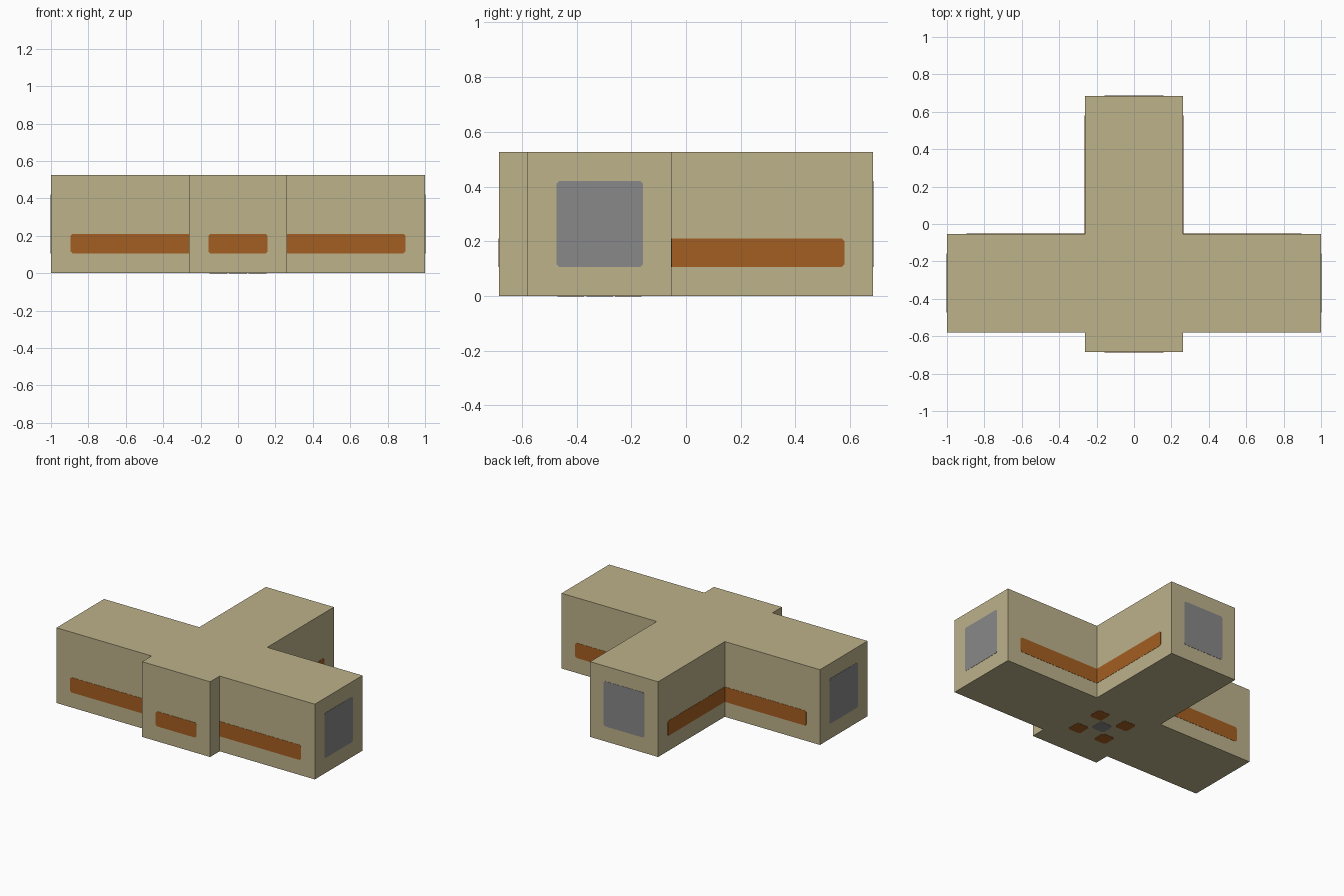
import bpy, bmesh
from mathutils import Vector

cube = bpy.data.objects.get("Cube")
if cube:
    bpy.data.objects.remove(cube)

U = 2 / 38          # module: the model is 38 modules wide
CUT = 0.2 * U       # small corner cut on painted panels
OUT = 0.0015        # how far painted plates stand proud


def material(name, rgb):
    m = bpy.data.materials.new(name)
    m.use_nodes = True
    m.diffuse_color = (*rgb, 1)
    m.node_tree.nodes["Principled BSDF"].inputs["Base Color"].default_value = (*rgb, 1)
    return m


sand = material("sand", (0.509, 0.445, 0.258))
orange = material("burnt_orange", (0.376, 0.114, 0.016))
grey = material("grey", (0.246, 0.246, 0.246))


def prism(name, points, depth, mat):
    """Extrude a closed outline along the depth vector."""
    bm = bmesh.new()
    face = bm.faces.new([bm.verts.new(p) for p in points])
    ext = bmesh.ops.extrude_face_region(bm, geom=[face], use_keep_orig=True)
    moved = [v for v in ext["geom"] if isinstance(v, bmesh.types.BMVert)]
    bmesh.ops.translate(bm, verts=moved, vec=depth)
    bmesh.ops.recalc_face_normals(bm, faces=bm.faces)
    mesh = bpy.data.meshes.new(name)
    bm.to_mesh(mesh)
    bm.free()
    mesh.materials.append(mat)
    obj = bpy.data.objects.new(name, mesh)
    bpy.context.collection.objects.link(obj)
    return obj


def plate(name, start, along, normal, length, height, mat, square_start=False):
    """Thin panel from the middle of its start edge, with clipped corners."""
    start, along, normal = Vector(start) * U, Vector(along), Vector(normal)
    across = normal.cross(along)
    w, h = length * U, height * U / 2
    c = 0 if square_start else CUT
    half = [(c, h), (w - CUT, h), (w, h - CUT)]
    if not square_start:
        half.insert(0, (0, h - c))
    outline = half + [(a, -b) for a, b in reversed(half)]
    pts = [start + along * a + across * b - normal * OUT for a, b in outline]
    return prism(name, pts, normal * 2 * OUT, mat)


# Cross-shaped body: right half of the plan, mirrored
half_plan = [(5, -13), (5, -11), (19, -11), (19, -1), (5, -1), (5, 13)]
plan = half_plan + [(-x, y) for x, y in reversed(half_plan)]
prism("body", [(x * U, y * U, 0) for x, y in plan], Vector((0, 0, 10 * U)), sand)

# Stripes and end panels on both sides
for side, s in (("left", 1), ("right", -1)):
    plate(f"{side}_front_stripe", (5 * s, -11, 3), (s, 0, 0), (0, -1, 0), 12, 2, orange, True)
    plate(f"{side}_back_stripe", (5 * s, -1, 3), (s, 0, 0), (0, 1, 0), 12, 2, orange, True)
    plate(f"{side}_tail_stripe", (5 * s, -1, 3), (0, 1, 0), (s, 0, 0), 12, 2, orange, True)
    plate(f"{side}_end_panel", (19 * s, -9, 5), (0, 1, 0), (s, 0, 0), 6, 6, grey)

# Front stripe and back panel on the centre line
plate("nose_stripe", (-3, -13, 3), (1, 0, 0), (0, -1, 0), 6, 2, orange)
plate("back_end_panel", (-3, 13, 5), (1, 0, 0), (0, 1, 0), 6, 6, grey)

# Underside marks: grey centre with four orange squares around it
D = 1.84
plate("underside_centre", (-D / 2, -6, 0), (1, 0, 0), (0, 0, -1), D, D, grey)
for x in (-2, 2):
    for y in (-8, -4):
        plate("underside_square", (x - D / 2, y, 0), (1, 0, 0), (0, 0, -1), D, D, orange)
